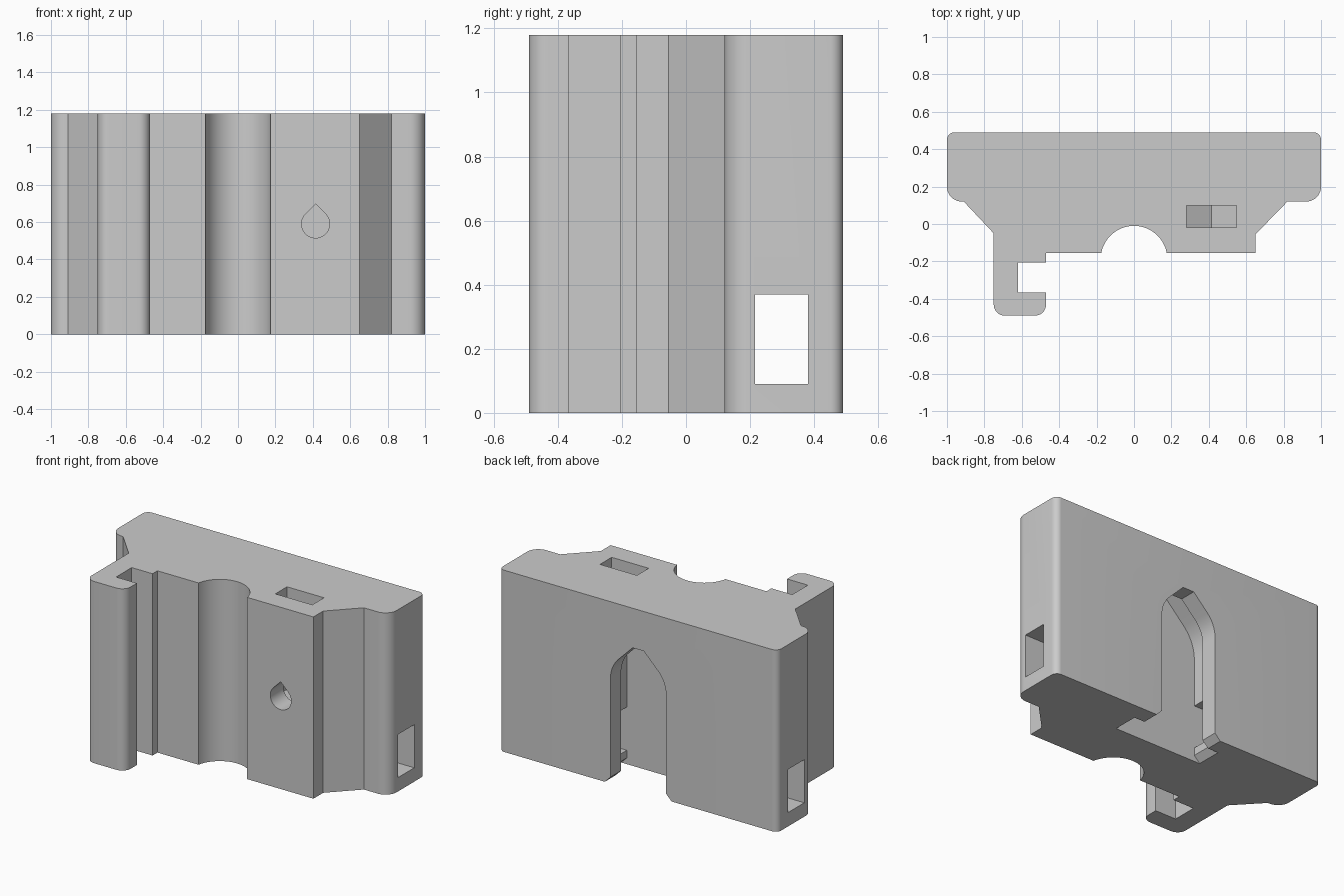
import bpy, bmesh
from math import sin, cos, pi, radians, sqrt

if "Cube" in bpy.data.objects:
    bpy.data.objects.remove(bpy.data.objects["Cube"], do_unlink=True)

H = 1.18  # block height

grey = bpy.data.materials.new("plain grey")
grey.use_nodes = True
grey.diffuse_color = (0.6, 0.6, 0.6, 1)
grey.node_tree.nodes["Principled BSDF"].inputs["Base Color"].default_value = (0.6, 0.6, 0.6, 1)


def arc(cx, cy, r, start, end, n=10):
    """Points along a circular arc, angles in degrees."""
    angles = [radians(start + (end - start) * i / n) for i in range(n + 1)]
    return [(cx + r * cos(a), cy + r * sin(a)) for a in angles]


def prism(name, outline, axis, low, high):
    """Extrude a 2D outline along an axis between two positions."""
    place = {"x": lambda u, v, w: (w, u, v),
             "y": lambda u, v, w: (u, w, v),
             "z": lambda u, v, w: (u, v, w)}[axis]
    bm = bmesh.new()
    rings = [[bm.verts.new(place(u, v, w)) for u, v in outline] for w in (low, high)]
    for ring in rings:
        bm.faces.new(ring)
    n = len(outline)
    for i in range(n):
        j = (i + 1) % n
        bm.faces.new((rings[0][i], rings[0][j], rings[1][j], rings[1][i]))
    bmesh.ops.recalc_face_normals(bm, faces=bm.faces)
    mesh = bpy.data.meshes.new(name)
    bm.to_mesh(mesh)
    bm.free()
    mesh.materials.append(grey)
    obj = bpy.data.objects.new(name, mesh)
    bpy.context.collection.objects.link(obj)
    return obj


def rect(u0, u1, v0, v1):
    return [(u0, v0), (u1, v0), (u1, v1), (u0, v1)]


def arch(r, centre, flat):
    """Arched slot outline: flared foot, round shoulders, cropped point."""
    right = [(r + 0.09, -0.05), (r, 0.04)] + arc(0, centre, r, 0, 45)
    right.append((flat, centre + r * sqrt(2) - flat))
    return right + [(-x, z) for x, z in reversed(right)]


# Block cross-section: wide plate, sloped shoulders, hook and round groove
outline = (
    arc(0.96, 0.45, 0.04, 0, 90) + arc(-0.96, 0.45, 0.04, 90, 180)
    + arc(-0.92, 0.20, 0.08, 180, 270)
    + [(-0.91, 0.12), (-0.75, -0.05)]
    + arc(-0.69, -0.43, 0.06, 180, 270) + arc(-0.53, -0.43, 0.06, 270, 360)
    + [(-0.47, -0.365), (-0.62, -0.365), (-0.62, -0.205), (-0.47, -0.205), (-0.47, -0.155)]
    + arc(0, -0.188, 0.178, 169.3, 10.7, 32)
    + [(0.65, -0.155), (0.65, -0.055), (0.82, 0.12)]
    + arc(0.92, 0.20, 0.08, 270, 360)
)
block = prism("mounting_block", outline, "z", 0, H)

# Screw hole and nut pocket share one centre
sx, sz, sr = 0.415, 0.59, 0.075
teardrop = arc(sx, sz, sr, 135, 405, 28) + [(sx, sz + sr * sqrt(2))]
half = 0.133
nut = [(sx - half, H + 0.1), (sx - half, sz - half / sqrt(3)),
       (sx, sz - 2 * half / sqrt(3)),
       (sx + half, sz - half / sqrt(3)), (sx + half, H + 0.1)]

cutters = [
    prism("strap_tunnel_cutter", rect(0.215, 0.38, 0.09, 0.37), "x", -1.2, 1.2),
    prism("slot_head_cutter", arch(0.275, 0.68, 0.055), "y", 0.215, 0.38),
    prism("slot_neck_cutter", arch(0.2, 0.68, 0.04), "y", 0.36, 0.6),
    prism("nut_pocket_cutter", nut, "y", -0.02, 0.1),
    prism("screw_hole_cutter", teardrop, "y", -0.3, 0.18),
]

# Cut each opening, then remove its cutter
bpy.context.view_layer.objects.active = block
block.select_set(True)
for cutter in cutters:
    cutter.hide_render = True
    mod = block.modifiers.new(cutter.name, "BOOLEAN")
    mod.operation = "DIFFERENCE"
    mod.solver = "EXACT"
    mod.object = cutter
    bpy.ops.object.modifier_apply(modifier=mod.name)
    bpy.data.objects.remove(cutter, do_unlink=True)

bpy.ops.object.shade_smooth_by_angle(angle=radians(30))
